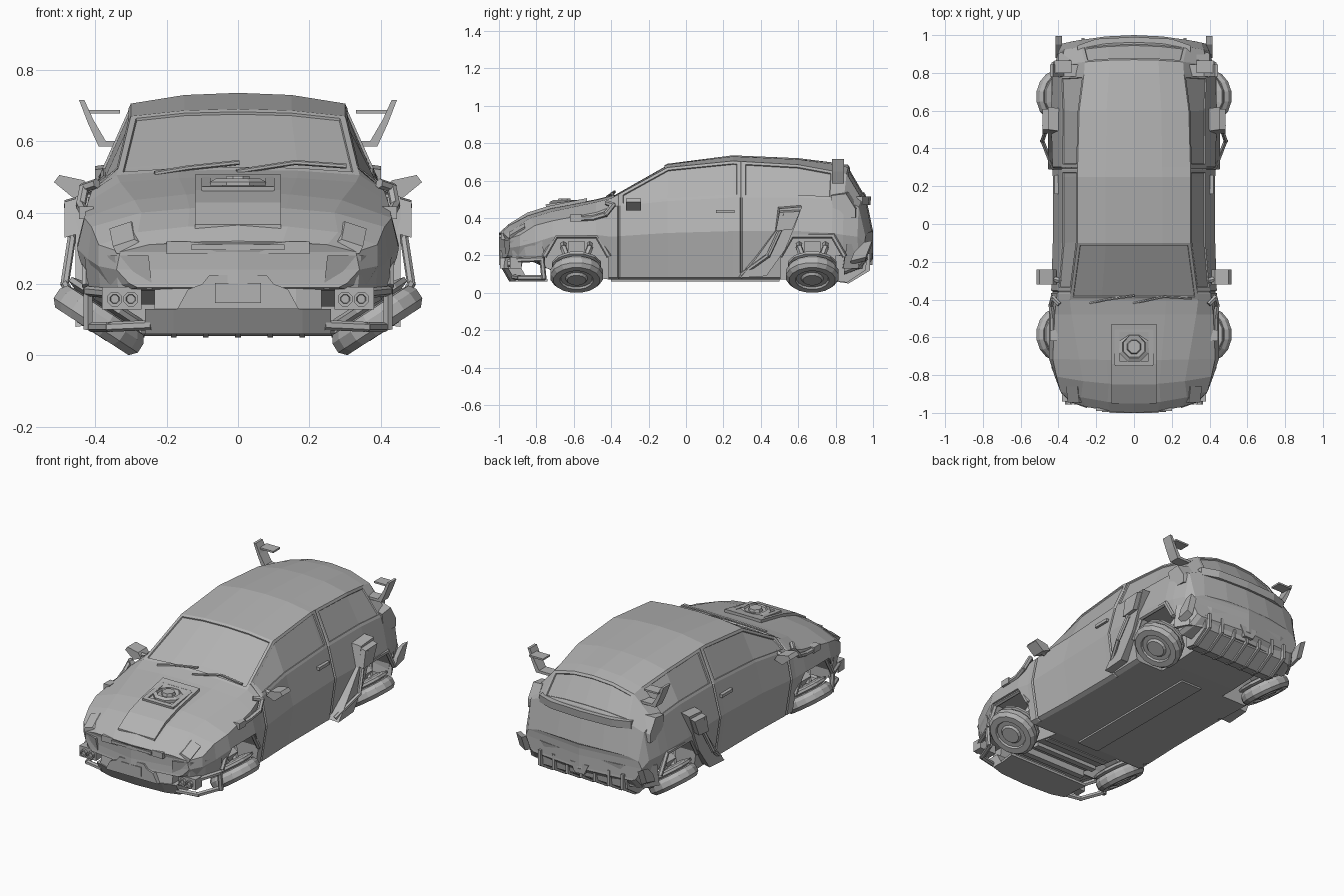
import bpy, bmesh, math
from mathutils import Matrix, Vector

if "Cube" in bpy.data.objects:
    bpy.data.objects.remove(bpy.data.objects["Cube"])

grey = bpy.data.materials.new("plain_grey")
grey.use_nodes = True
grey.diffuse_color = (0.45, 0.45, 0.45, 1)
grey.node_tree.nodes["Principled BSDF"].inputs["Base Color"].default_value = grey.diffuse_color


def finish(name, bm, mirror=False):
    bmesh.ops.recalc_face_normals(bm, faces=bm.faces[:])
    mesh = bpy.data.meshes.new(name)
    bm.to_mesh(mesh)
    bm.free()
    mesh.materials.append(grey)
    ob = bpy.data.objects.new(name, mesh)
    bpy.context.scene.collection.objects.link(ob)
    if mirror:
        ob.modifiers.new("mirror", "MIRROR").use_mirror_merge = False
    return ob


def prism(name, outline, axis, start, end, mirror=False, slide=(0, 0, 0)):
    """Extrude a flat outline along an axis; slide shifts the far end."""
    place = {"X": lambda a, b, d: (d, a, b),
             "Y": lambda a, b, d: (a, d, b),
             "Z": lambda a, b, d: (a, b, d)}[axis]
    bm = bmesh.new()
    near = [bm.verts.new(place(a, b, start)) for a, b in outline]
    far = [bm.verts.new(Vector(place(a, b, end)) + Vector(slide)) for a, b in outline]
    bm.faces.new(near)
    bm.faces.new(far)
    for i in range(len(near)):
        j = (i + 1) % len(near)
        bm.faces.new((near[i], near[j], far[j], far[i]))
    return finish(name, bm, mirror)


def box(name, centre, size, mirror=False, tilt=0, axis="X"):
    bm = bmesh.new()
    m = Matrix.Translation(centre) @ Matrix.Rotation(math.radians(tilt), 4, axis)
    bmesh.ops.create_cube(bm, size=1, matrix=m @ Matrix.Diagonal((*size, 1)))
    return finish(name, bm, mirror)


def lathe(name, profile, matrix, sides, mirror=False):
    """Turn (radius, height) pairs around the local z axis."""
    bm = bmesh.new()
    rings = []
    for r, h in profile:
        rings.append([bm.verts.new(matrix @ Vector((r * math.cos(a), r * math.sin(a), h)))
                      for a in (math.tau * (k + 0.5) / sides for k in range(sides))])
    for lo, hi in zip(rings, rings[1:]):
        for k in range(sides):
            n = (k + 1) % sides
            bm.faces.new((lo[k], lo[n], hi[n], hi[k]))
    bm.faces.new(rings[0])
    bm.faces.new(rings[-1])
    return finish(name, bm, mirror)


def rod(name, points, radius, mirror=True):
    bm = bmesh.new()
    for a, b in zip(points, points[1:]):
        a, b = Vector(a), Vector(b)
        m = Matrix.Translation((a + b) / 2) @ (b - a).to_track_quat("Z", "Y").to_matrix().to_4x4()
        bmesh.ops.create_cone(bm, cap_ends=True, segments=6, radius1=radius,
                              radius2=radius, depth=(b - a).length + radius, matrix=m)
    return finish(name, bm, mirror)


# Body stations: y, floor z, side x, side z, belt x, belt z, roof edge x, roof edge z, top z
stations = [
    (-1, .19, .34, .24, .33, .29, .25, .31, .32),
    (-.95, .18, .39, .25, .39, .31, .28, .345, .365),
    (-.85, .18, .42, .27, .41, .36, .27, .4, .415),
    (-.72, .12, .45, .3, .43, .385, .29, .435, .455),
    (-.48, .08, .45, .31, .42, .43, .33, .485, .5),
    (-.4, .07, .44, .3, .41, .46, .34, .505, .52),
    (-.1, .07, .43, .32, .385, .49, .3, .67, .69),
    (.25, .07, .43, .33, .385, .51, .3, .705, .735),
    (.6, .07, .44, .33, .385, .51, .29, .685, .72),
    (.8, .08, .43, .32, .39, .5, .265, .65, .695),
    (.87, .1, .42, .31, .385, .5, .26, .635, .68),
    (.96, .13, .4, .3, .37, .46, .28, .5, .525),
    (1, .18, .38, .26, .36, .3, .3, .32, .33)]


def between(y):
    for a, b in zip(stations, stations[1:]):
        if a[0] <= y <= b[0]:
            t = (y - a[0]) / (b[0] - a[0])
            return tuple(p + (q - p) * t for p, q in zip(a, b))


# Door seams are narrow stations pulled inward
rows = [(s, 1) for s in stations]
for seam in (-.36, .295):
    rows += [(between(seam + d), .975 if d == 0 else 1) for d in (-.007, 0, .007)]
rows.sort(key=lambda r: r[0][0])


def bowed(x, y, z):
    t = max(0, abs(y) - .7) / .3
    depth = .08 if y < 0 else .05
    return (x, y - math.copysign(depth * t * (x / .4) ** 2, y), z)


bm = bmesh.new()
rings = []
for (y, zb, xm, zm, xb, zl, xr, zr, zt), squeeze in rows:
    half = [(0, zb), (xm - .06, zb), (xm - .035, zb + .012), (xm, zm), (xb, zl),
            (xr, zr), (xr / 2, zr + .8 * (zt - zr)), (0, zt)]
    half = [(x * squeeze if 0 < i < 5 else x, z) for i, (x, z) in enumerate(half)]
    loop = half + [(-x, z) for x, z in half[-2:0:-1]]
    rings.append([bm.verts.new(bowed(x, y, z)) for x, z in loop])
panels = []
for lo, hi in zip(rings, rings[1:]):
    for j in range(14):
        n = (j + 1) % 14
        panels.append((bm.faces.new((lo[j], lo[n], hi[n], hi[j])), min(j, 13 - j)))
for ring in (rings[0], rings[-1]):
    mid = [ring[0]] + [bm.verts.new((0, ring[0].co.y, ring[k].co.z)) for k in range(1, 7)] + [ring[7]]
    for side in (1, -1):
        for k in range(7):
            corners = [mid[k], ring[side * k], ring[side * (k + 1)], mid[k + 1]]
            bm.faces.new(list(dict.fromkeys(corners)))
bmesh.ops.recalc_face_normals(bm, faces=bm.faces[:])

# Glass areas sunk into the shell behind a flush frame
for cols, y0, y1, side in (((5, 6), -.41, -.09, 0), ((5, 6), .84, .95, 0),
                           ((4,), -.35, .29, 1), ((4,), -.35, .29, -1),
                           ((4,), .3, .81, 1), ((4,), .3, .81, -1)):
    glass = [f for f, c in panels if c in cols and y0 < f.calc_center_median().y < y1
             and f.calc_center_median().x * side >= 0]
    for border, depth in ((.016, 0), (.002, -.007)):
        bmesh.ops.inset_region(bm, faces=glass, thickness=border, depth=depth, use_even_offset=True)
body = finish("body_shell", bm)

# Wheel arches cut out of the shell
arch = [(-.17, -.1), (-.17, .2), (-.11, .305), (.11, .305), (.17, .2), (.17, -.1)]
for end, yc in (("front", -.585), ("rear", .675)):
    outline = [(yc + a, b) for a, b in arch]
    for s in (1, -1):
        cutter = prism(f"{end}_arch_cutter", outline, "X", s * .22, s * .7)
        cutter.hide_render = True
        cutter.hide_viewport = True
        cut = body.modifiers.new("arch", "BOOLEAN")
        cut.operation, cut.object, cut.solver = "DIFFERENCE", cutter, "EXACT"
    rod(f"{end}_arch_trim", [(.425, y, z) for y, z in outline[1:5]], .014)

    # Tilted hover wheel with hub, backing plate and suspension arms
    tilt = Matrix.Translation((.39, yc, .097)) @ Matrix.Rotation(math.radians(147), 4, "Y")
    lathe(f"{end}_wheel", [(.1, -.04), (.13, -.035), (.143, -.015), (.143, .015), (.125, .035),
                           (.09, .035), (.085, .024), (.06, .024), (.05, .036)], tilt, 16, True)
    lathe(f"{end}_wheel_plate", [(.1, -.07), (.135, -.062), (.135, -.048), (.1, -.035)], tilt, 12, True)
    for d in (-.07, .07):
        rod(f"{end}_suspension_arm", [(.2, yc + d, .26), (.33, yc + d, .24), (.37, yc + d / 2, .15)], .018)
    box(f"{end}_suspension_block", (.3, yc, .21), (.14, .09, .07), True, 30, "Y")

# Front bumper, grille and lamps
lip = [(0, -.985), (.18, -.975), (.26, -.95), (.26, -.88), (0, -.88)]
prism("front_lip", lip, "Z", .13, .06, True, (0, .04, 0))
prism("front_pan", [(0, -.9), (.25, -.9), (.27, -.74), (0, -.74)], "Z", .06, .075, True)
prism("bumper_wing", [(a * .9, b) for a, b in lip], "Z", .13, .19, True, (0, .01, 0))
prism("bumper_plate", [(-.17, .13), (.17, .13), (.14, .185), (.1, .2), (.08, .225),
                       (-.08, .225), (-.1, .2), (-.14, .185)], "Y", -.995, -.9)
box("number_plate", (0, -.997, .175), (.13, .006, .055))
box("grille_bar", (0, -.99, .303), (.26, .02, .016))
box("grille_frame", (0, -.975, .302), (.4, .03, .035))
prism("headlight", [(.2, .285), (.34, .285), (.35, .305), (.29, .325), (.25, .305)], "Y", -.945, -.86, True,
      (.01, 0, .05))
prism("cheek_panel", [(.25, -.975), (.345, -.94), (.395, -.87), (.43, -.77), (.25, -.77)], "Z", .28, .185, True,
      (-.01, .015, 0))
box("fog_lamp_housing", (.325, -.91, .16), (.11, .06, .062), True)
for x in (.3, .345):
    lathe("fog_lamp", [(.022, 0), (.022, .02), (.014, .02), (.012, .012)],
          Matrix.Translation((x, -.935, .158)) @ Matrix.Rotation(math.radians(90), 4, "X"), 8, True)
rod("lower_brace", [(.25, -.92, .085), (.36, -.89, .08), (.41, -.76, .08)], .014)
rod("upper_brace", [(.37, -.9, .175), (.42, -.77, .18), (.42, -.76, .08)], .014)

# Hood channel and turbine
prism("hood_channel", [(-.95, .366), (-.85, .428), (-.74, .463), (-.53, .506), (-.53, .44), (-.95, .34)],
      "X", -.12, .12)
for s in (1, -1):
    box("turbine_frame_side", (s * .09, -.645, .465), (.025, .2, .045), tilt=8)
for y, z in ((-.735, .452), (-.555, .478)):
    box("turbine_frame_end", (0, y, z), (.2, .025, .045), tilt=8)
lathe("turbine", [(.085, -.05), (.085, .005), (.065, .015), (.06, .005), (.04, .005),
                  (.035, .022), (.015, .022)], Matrix.Translation((0, -.65, .481)), 8)

# Wipers
rod("wiper_left", [(0, -.42, .515), (.16, -.385, .54), (.3, -.395, .53)], .007, False)
rod("wiper_right", [(-.23, -.42, .51), (-.14, -.4, .525), (0, -.38, .54)], .007, False)

# Mirrors, fender hoses and handles
prism("mirror_housing", [(.41, .46), (.46, .44), (.515, .485), (.5, .505), (.43, .49)], "Y", -.32, -.25, True,
      (0, .01, 0))
rod("mirror_stalk", [(.38, -.3, .47), (.44, -.29, .465)], .016)
rod("fender_hose", [(.43, -.6, .395), (.43, -.5, .4), (.44, -.43, .42), (.43, -.39, .47), (.4, -.42, .48)], .014)
box("fender_valve", (.425, -.59, .4), (.04, .06, .035), True)
box("door_handle", (.41, .21, .435), (.02, .1, .018), True)

# Side scoop sweeping up from the sill
prism("side_scoop", [(.28, .09), (.42, .1), (.52, .24), (.57, .36), (.61, .47), (.49, .46), (.47, .34), (.37, .2)],
      "X", .38, .455, True, (0, .01, -.01))
prism("scoop_cap", [(.48, .36), (.57, .37), (.61, .465), (.5, .46)], "X", .38, .485, True, (0, 0, -.03))
rod("scoop_rail", [(.43, .3, .1), (.485, .44, .2), (.465, .5, .33), (.475, .52, .42)], .012)

# Tail fins, lights and hatch
prism("tail_fin", [(.28, .585), (.39, .585), (.42, .65), (.445, .715), (.43, .715), (.405, .66), (.37, .6), (.28, .6)],
      "Y", .78, .83, True, (0, .015, 0))
prism("tail_fin_blade", [(.33, .677), (.42, .677), (.42, .687), (.33, .687)], "Y", .8, .835, True, (0, .03, 0))
prism("tail_light", [(.79, .53), (.87, .54), (.92, .46), (.92, .41), (.84, .41), (.8, .46)], "X", .33, .4, True,
      (0, -.015, -.01))
prism("hatch_ledge", [(0, .99), (.2, .98), (.3, .945), (.3, .9), (0, .9)], "Z", .515, .47, True, (0, -.005, 0))

# Rear bumper and diffuser
prism("rear_bumper", [(0, .995), (.25, .975), (.37, .94), (.415, .86), (0, .85)], "Z", .26, .13, True, (0, -.02, 0))
prism("diffuser", [(.8, .065), (.86, .055), (.96, .12), (.97, .2), (.8, .2)], "X", -.29, .29)
for k in range(-3, 4):
    prism("diffuser_rib", [(.8, .06), (.87, .05), (.985, .12), (.985, .21), (.8, .2)], "X",
          k * .09 - .008, k * .09 + .008)
prism("tow_plate", [(-.06, .21), (.06, .21), (.03, .15), (-.03, .15)], "Y", .97, .998)
prism("bumper_winglet", [(.88, .15), (.96, .17), (.995, .26), (.95, .25), (.9, .2)], "X", .38, .395, True,
      (.02, 0, .02))

# Underside
box("floor_spine", (0, .05, .066), (.14, .9, .012))
for y in (-.7, -.6, -.5):
    box("front_cross_beam", (0, y, .1), (.42, .035, .05))
